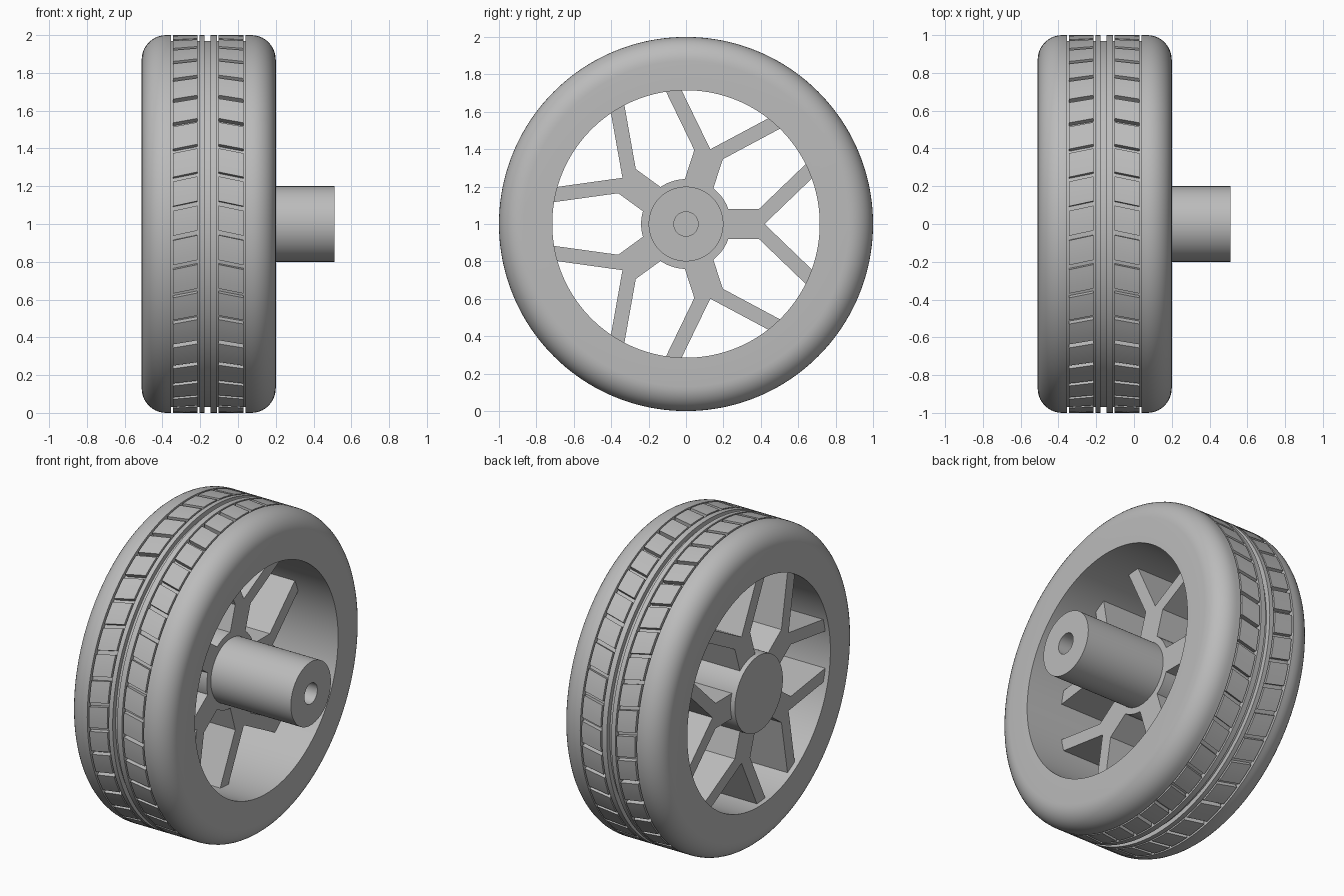
import bpy
import bmesh
from math import sin, cos, pi, radians

cube = bpy.data.objects.get("Cube")
if cube:
    bpy.data.objects.remove(cube)

grey = bpy.data.materials.new("plain_grey")
grey.use_nodes = True
COLOUR = (0.5, 0.5, 0.5, 1)
grey.diffuse_color = COLOUR
grey.node_tree.nodes["Principled BSDF"].inputs["Base Color"].default_value = COLOUR

X_MIN, X_MAX = -0.51, 0.2      # tyre side walls
BORE, FLOOR = 0.715, 0.97      # rim opening and groove floor radii
BLOCKS = 40


def finish(bm, name):
    """Turn a bmesh into an object standing on the ground, with sharp edges kept."""
    bmesh.ops.remove_doubles(bm, verts=bm.verts, dist=1e-5)
    bmesh.ops.recalc_face_normals(bm, faces=bm.faces)
    mesh = bpy.data.meshes.new(name)
    bm.to_mesh(mesh)
    bm.free()
    mesh.materials.append(grey)
    mesh.polygons.foreach_set("use_smooth", [True] * len(mesh.polygons))
    mesh.set_sharp_from_angle(angle=radians(30))
    obj = bpy.data.objects.new(name, mesh)
    obj.location.z = 1
    bpy.context.collection.objects.link(obj)
    return obj


def ring_point(x, r, angle):
    """Point around the axle; angle zero faces the front and rises upward."""
    return (x, -r * cos(angle), r * sin(angle))


def lathe(name, profile, closed, steps=160):
    """Spin an (x, radius) profile around the axle."""
    bm = bmesh.new()
    verts = [bm.verts.new(ring_point(x, r, 0)) for x, r in profile]
    pairs = list(zip(verts, verts[1:]))
    if closed:
        pairs.append((verts[-1], verts[0]))
    edges = [bm.edges.new(p) for p in pairs]
    bmesh.ops.spin(bm, geom=verts + edges, cent=(0, 0, 0), axis=(1, 0, 0),
                   angle=2 * pi, steps=steps, use_merge=False)
    return finish(bm, name)


# Tyre: rounded shoulders, sunken tread band and two centre ribs
FILLET = 0.13
arc = [i * pi / 20 for i in range(11)]
profile = [(X_MIN, BORE)]
profile += [(X_MIN + FILLET * (1 - cos(a)), 1 - FILLET * (1 - sin(a))) for a in arc]
profile += [(-0.355, 1), (-0.355, FLOOR)]
for x0, x1 in ((-0.205, -0.177), (-0.146, -0.112)):
    profile += [(x0, FLOOR), (x0, 1), (x1, 1), (x1, FLOOR)]
profile += [(0.04, FLOOR), (0.04, 1)]
profile += [(X_MAX - FILLET * (1 - cos(a)), 1 - FILLET * (1 - sin(a))) for a in reversed(arc)]
profile += [(X_MAX, BORE)]
lathe("tyre", profile, True)


# Tread blocks: slanted so that the outer end trails the inner end
def tread_row(name, inner_x, outer_x):
    bm = bmesh.new()
    start, span, slant, parts = radians(-2), radians(7.6), radians(-1.6), 4
    for n in range(BLOCKS):
        base = start + n * 2 * pi / BLOCKS
        sections = []
        for i in range(parts + 1):
            a = base + span * i / parts
            corners = ((inner_x, 0.96, a), (inner_x, 1, a),
                       (outer_x, 1, a + slant), (outer_x, 0.96, a + slant))
            sections.append([bm.verts.new(ring_point(*c)) for c in corners])
        for s, t in zip(sections, sections[1:]):
            for k in range(4):
                m = (k + 1) % 4
                bm.faces.new((s[k], s[m], t[m], t[k]))
        bm.faces.new(sections[0])
        bm.faces.new(sections[-1])
    finish(bm, name)


tread_row("right_tread_blocks", -0.215, -0.343)
tread_row("left_tread_blocks", -0.102, 0.03)

# Hub and axle with a blind bore in the end
lathe("hub_and_axle", [(X_MIN, 0), (X_MIN, 0.24), (-0.05, 0.24), (-0.05, 0.2),
                       (0.51, 0.2), (0.51, 0.065), (0, 0.065), (0, 0)], False, 96)

# Five forked spokes, each extruded from a Y outline
half = [(0.2, 0.08), (0.39, 0.08), (0.65, 0.33), (0.69, 0.26)]
outline = half + [(0.42, 0)] + [(u, -v) for u, v in reversed(half)]
bm = bmesh.new()
for n in range(5):
    c, s = cos(n * 2 * pi / 5), sin(n * 2 * pi / 5)
    verts = [bm.verts.new((-0.48, u * c - v * s, u * s + v * c)) for u, v in outline]
    face = bm.faces.new(verts)
    new = bmesh.ops.extrude_face_region(bm, geom=[face], use_keep_orig=True)["geom"]
    moved = [g for g in new if isinstance(g, bmesh.types.BMVert)]
    bmesh.ops.translate(bm, verts=moved, vec=(0.43, 0, 0))
finish(bm, "spokes")
